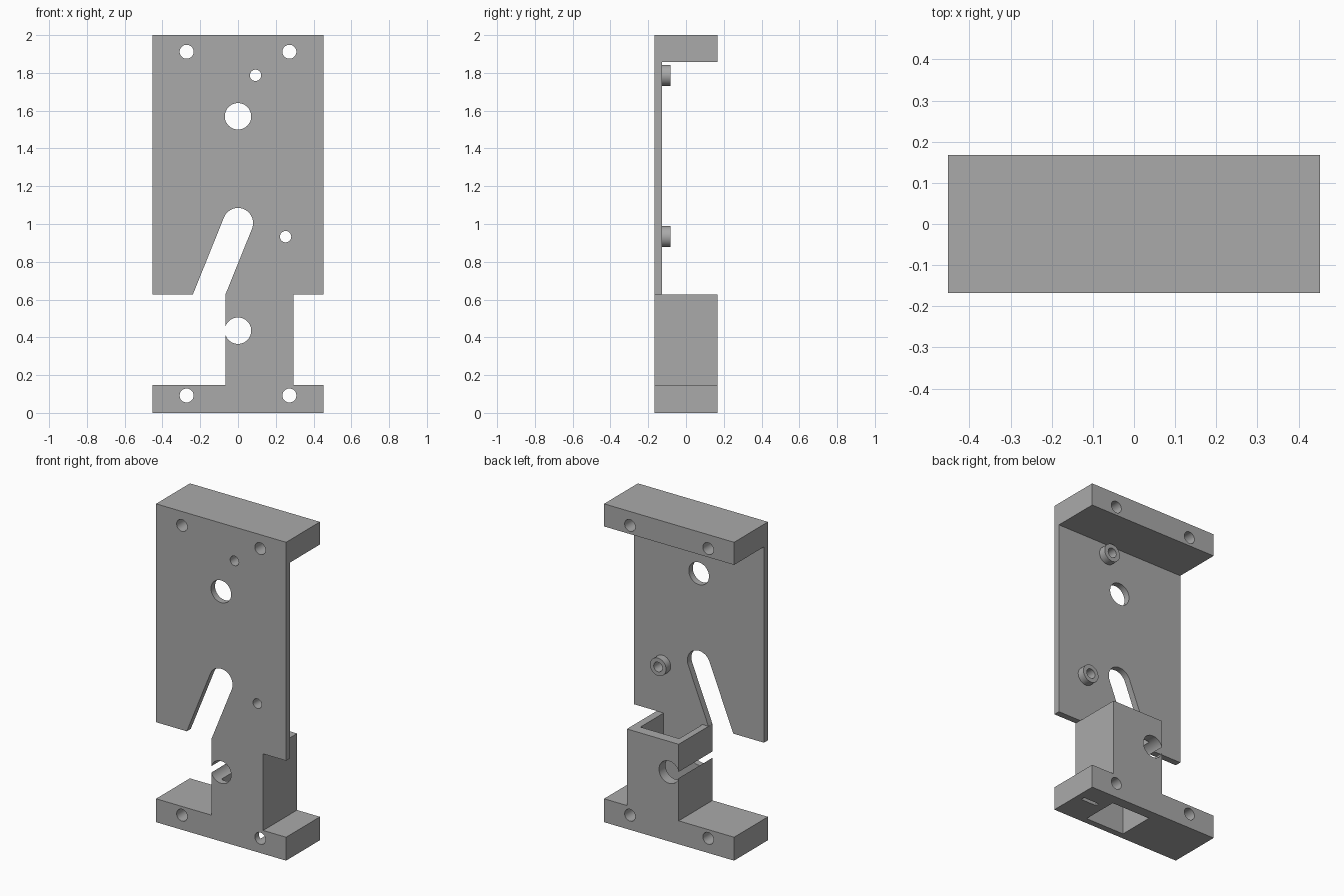
import bpy, bmesh, math
from mathutils import Vector

cube = bpy.data.objects.get("Cube")
if cube:
    bpy.data.objects.remove(cube, do_unlink=True)

grey = bpy.data.materials.new("plain grey")
grey.use_nodes = True
colour = (0.4, 0.4, 0.4, 1)
grey.diffuse_color = colour
grey.node_tree.nodes["Principled BSDF"].inputs["Base Color"].default_value = colour

FRONT, PLATE_BACK, BACK = -0.168, -0.128, 0.168
HALF = 0.452


def prism(name, outline, y0, y1):
    """Extrude an (x, z) outline from y0 to y1."""
    bm = bmesh.new()
    face = bm.faces.new([bm.verts.new((x, y0, z)) for x, z in outline])
    out = bmesh.ops.extrude_face_region(bm, geom=[face])["geom"]
    verts = [v for v in out if isinstance(v, bmesh.types.BMVert)]
    bmesh.ops.translate(bm, verts=verts, vec=(0, y1 - y0, 0))
    bmesh.ops.recalc_face_normals(bm, faces=bm.faces)
    mesh = bpy.data.meshes.new(name)
    bm.to_mesh(mesh)
    bm.free()
    mesh.materials.append(grey)
    obj = bpy.data.objects.new(name, mesh)
    bpy.context.collection.objects.link(obj)
    return obj


def box(name, x0, x1, y0, y1, z0, z1):
    return prism(name, [(x0, z0), (x1, z0), (x1, z1), (x0, z1)], y0, y1)


def arc(x, z, r, start, end, n):
    steps = [math.radians(start + (end - start) * i / n) for i in range(n + 1)]
    return [(x + r * math.cos(a), z + r * math.sin(a)) for a in steps]


def rod(name, x, z, r, y0, y1, n=48):
    return prism(name, arc(x, z, r, 0, 360, n)[:-1], y0, y1)


def combine(body, other, operation):
    mod = body.modifiers.new(other.name, 'BOOLEAN')
    mod.operation, mod.solver, mod.object = operation, 'EXACT', other
    bpy.context.view_layer.objects.active = body
    bpy.ops.object.modifier_apply(modifier=mod.name)
    bpy.data.objects.remove(other, do_unlink=True)


# Face plate, end bars and the hollow column
body = box("mounting_bracket", -HALF, HALF, FRONT, PLATE_BACK, 0.628, 2)
column = (-0.067, 0.293)
for part in (
    box("top_bar", -HALF, HALF, FRONT, BACK, 1.858, 2),
    box("column", *column, FRONT, BACK, 0.1, 0.628),
    box("base_bar", -HALF, HALF, FRONT, BACK, 0, 0.147),
):
    combine(body, part, 'UNION')
combine(body, box("column_pocket", -0.025, 0.245, PLATE_BACK, 0.103, -0.1, 0.7), 'DIFFERENCE')

# Raised collars behind the small holes
small_holes = [(0.093, 1.787), (0.252, 0.933)]
for x, z in small_holes:
    combine(body, rod("collar", x, z, 0.056, PLATE_BACK - 0.01, -0.082), 'UNION')

# Slanted slot with a round upper end
lean = 22
low = Vector((-math.sin(math.radians(lean)), -math.cos(math.radians(lean)))) * 0.6
ends = arc(0, 1.005, 0.08, -lean, 180 - lean, 24)
slot = ends + [tuple(Vector(p) + low) for p in (ends[-1], ends[0])]
slot_cut = prism("slot", slot, FRONT - 0.1, PLATE_BACK + 0.1)
trim = box("slot_trim", -1, 1, FRONT - 0.3, BACK + 0.3, 0, 0.628)
combine(slot_cut, trim, 'DIFFERENCE')
combine(body, slot_cut, 'DIFFERENCE')

# Through holes: four screws, two collars, two large bores
holes = [(sx * 0.272, z, 0.037) for sx in (-1, 1) for z in (0.092, 1.912)]
holes += [(x, z, 0.03) for x, z in small_holes]
holes += [(0, 1.57, 0.07), (0, 0.435, 0.07)]
for x, z, r in holes:
    combine(body, rod("hole", x, z, r, FRONT - 0.1, BACK + 0.1), 'DIFFERENCE')

# Narrow slot under the base
combine(body, box("base_slot", 0.3, 0.41, 0.02, 0.045, -0.1, 0.1), 'DIFFERENCE')

bpy.ops.object.select_all(action='DESELECT')
body.select_set(True)
bpy.context.view_layer.objects.active = body
bpy.ops.object.shade_smooth_by_angle(angle=math.radians(30))
